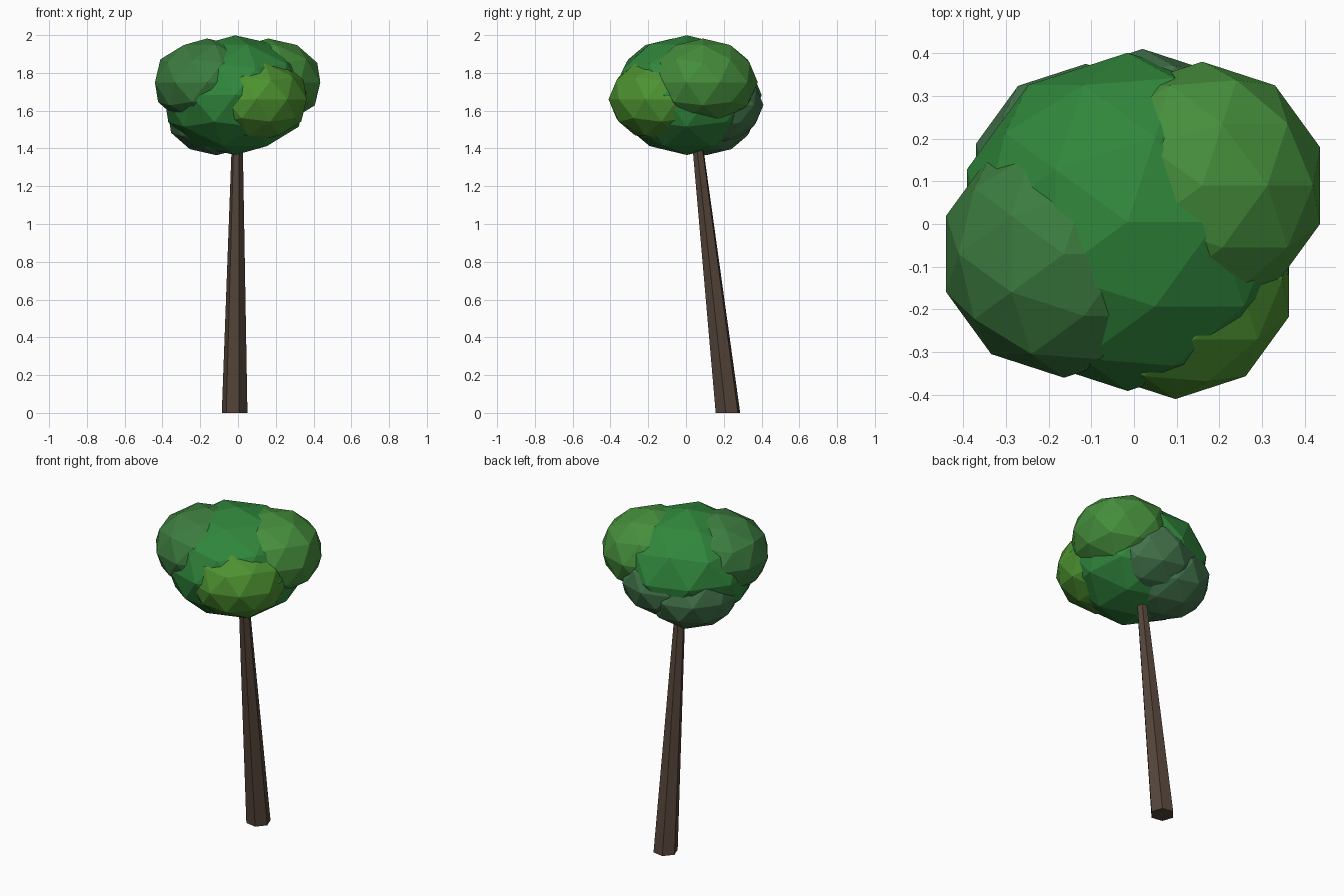
import bpy, bmesh
from math import cos, sin, pi, radians

if "Cube" in bpy.data.objects:
    bpy.data.objects.remove(bpy.data.objects["Cube"])


def material(name, rgb):
    m = bpy.data.materials.new(name)
    m.diffuse_color = (*rgb, 1)
    m.use_nodes = True
    m.node_tree.nodes["Principled BSDF"].inputs["Base Color"].default_value = m.diffuse_color
    return m


# Leaning, tapered hexagonal trunk whose top is buried in the foliage
def trunk(sections, sides=6, turn=radians(-10)):
    bm = bmesh.new()
    rings = []
    for x, y, z, r in sections:
        rings.append([bm.verts.new((x + r * cos(turn + 2 * pi * k / sides),
                                    y + r * sin(turn + 2 * pi * k / sides), z))
                      for k in range(sides)])
    low, high = rings
    for k in range(sides):
        n = (k + 1) % sides
        bm.faces.new((low[k], low[n], high[n], high[k]))
    bm.faces.new(low[::-1])
    bm.faces.new(high)
    mesh = bpy.data.meshes.new("trunk")
    bm.to_mesh(mesh)
    bm.free()
    mesh.materials.append(material("bark", (0.09, 0.06, 0.042)))
    bpy.context.collection.objects.link(bpy.data.objects.new("trunk", mesh))


trunk([(-0.018, 0.222, 0, 0.069), (-0.003, 0.05, 1.52, 0.027)])

# Flattened low-poly leaf clumps: name, centre, radius, colour
clumps = [
    ("foliage_core", (-0.015, 0.005, 1.682), 0.396, (0.03, 0.24, 0.045)),
    ("foliage_front_left", (-0.164, -0.07, 1.75), 0.29, (0.045, 0.20, 0.05)),
    ("foliage_back_right", (0.16, 0.09, 1.75), 0.29, (0.06, 0.27, 0.045)),
    ("foliage_front_right", (0.097, -0.13, 1.66), 0.28, (0.075, 0.29, 0.03)),
    ("foliage_back", (0.02, 0.145, 1.63), 0.265, (0.055, 0.17, 0.07)),
    ("foliage_back_left", (-0.113, 0.105, 1.58), 0.27, (0.055, 0.17, 0.07)),
]
for name, centre, radius, rgb in clumps:
    bpy.ops.mesh.primitive_ico_sphere_add(subdivisions=2, radius=radius, location=centre)
    clump = bpy.context.object
    clump.name = name
    clump.scale.z = 0.8
    clump.data.materials.append(material(name, rgb))
